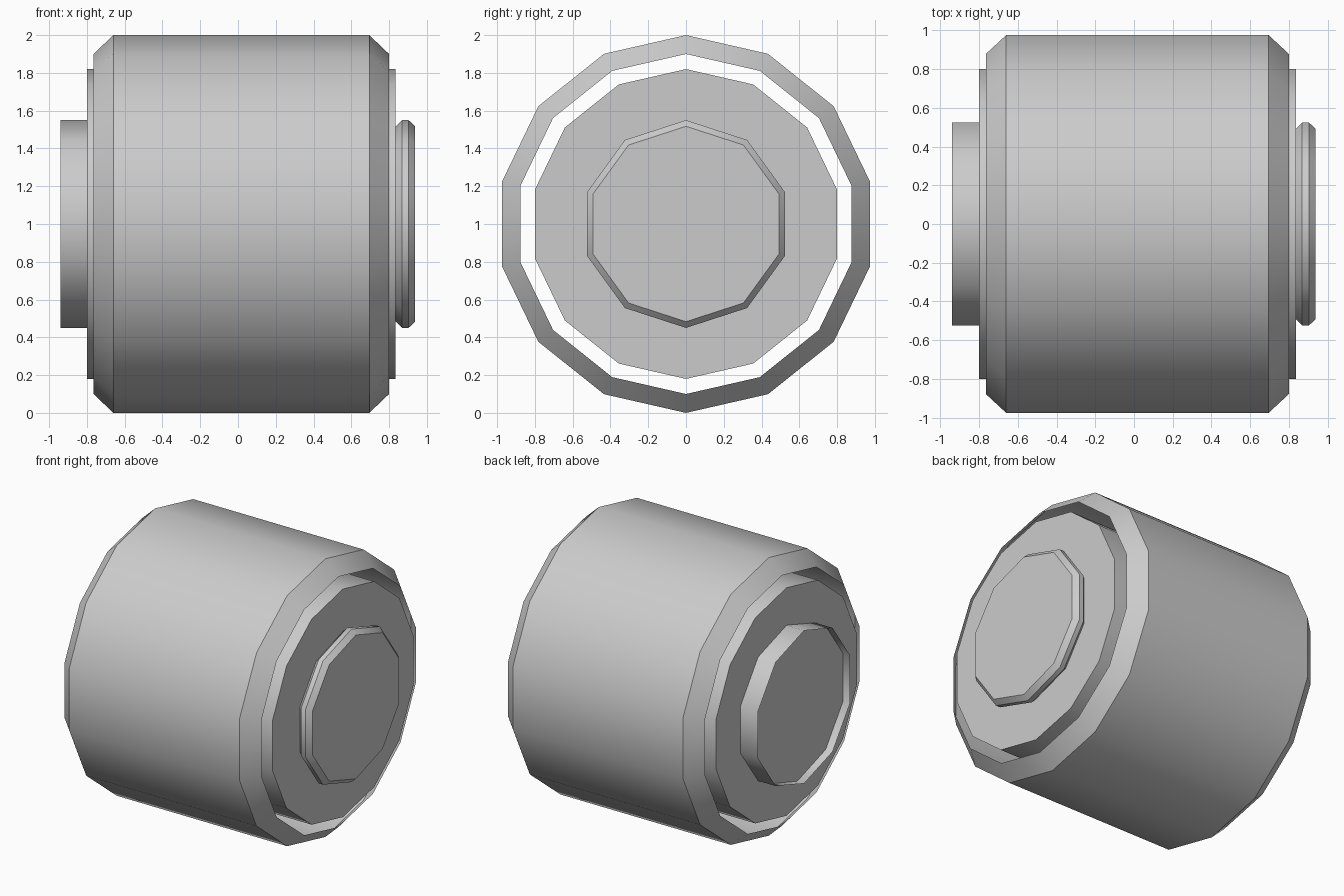
import bpy, bmesh, math

if "Cube" in bpy.data.objects:
    bpy.data.objects.remove(bpy.data.objects["Cube"])


def lathe(name, profile, sides, cap_start=False, cap_end=False):
    """Revolve (x, radius) points, listed left to right, around the X axis at z = 1."""
    bm = bmesh.new()
    rings = []
    for x, r in profile:
        rings.append([bm.verts.new((x, r * math.sin(a), 1 + r * math.cos(a)))
                      for a in (math.tau * i / sides for i in range(sides))])
    for a, b in zip(rings, rings[1:]):
        for i in range(sides):
            j = (i + 1) % sides
            bm.faces.new((a[i], a[j], b[j], b[i]))
    if cap_start:
        bm.faces.new(rings[0][::-1])
    if cap_end:
        bm.faces.new(rings[-1])
    if len(rings) > 1:
        # make the walls face away from the axle
        f = bm.faces[:][0]
        f.normal_update()
        c = f.calc_center_median()
        if f.normal.y * c.y + f.normal.z * (c.z - 1) < 0:
            bmesh.ops.reverse_faces(bm, faces=bm.faces[:])
    mesh = bpy.data.meshes.new(name)
    bm.to_mesh(mesh)
    bm.free()
    obj = bpy.data.objects.new(name, mesh)
    bpy.context.collection.objects.link(obj)
    bpy.ops.object.select_all(action='DESELECT')
    obj.select_set(True)
    bpy.context.view_layer.objects.active = obj
    bpy.ops.object.shade_smooth_by_angle(angle=math.radians(40))
    return obj


# Open tyre shell with chamfered shoulders
lathe("tyre", [(-0.765, 0.9), (-0.66, 1.0), (0.695, 1.0), (0.80, 0.9)], 14)

# Rim drum running through the tyre, leaving an open gap around it
lathe("rim_drum", [(-0.80, 0.82), (0.835, 0.82)], 14, True, True)

# Bevelled hub cap on the right end
lathe("outer_hub", [(0.835, 0.515), (0.868, 0.55), (0.903, 0.55), (0.938, 0.517)],
      10, False, True)

# Open hub collar on the left end with a recessed plate
lathe("inner_hub_collar", [(-0.94, 0.55), (-0.80, 0.55)], 10)
lathe("inner_hub_plate", [(-0.885, 0.549)], 10, True)
